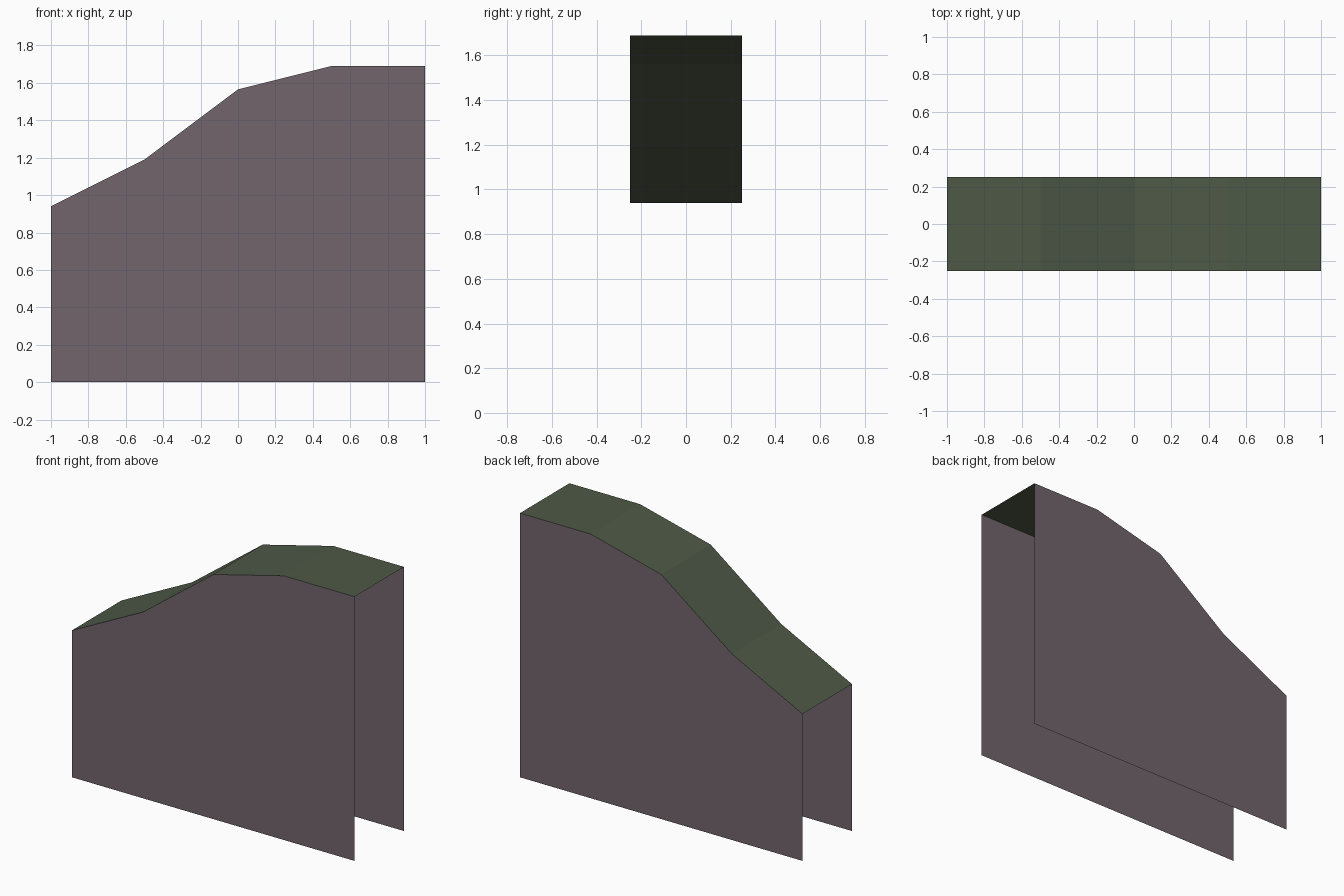
import bpy

if "Cube" in bpy.data.objects:
    bpy.data.objects.remove(bpy.data.objects["Cube"])

HALF_DEPTH = 0.25
# Roof line seen from the front: (x, z)
ROOF_LINE = [(-1, 0.94), (-0.5, 1.19), (0, 1.565), (0.5, 1.69), (1, 1.69)]


def material(name, rgb):
    mat = bpy.data.materials.new(name)
    mat.diffuse_color = (*rgb, 1)
    mat.use_nodes = True
    mat.node_tree.nodes["Principled BSDF"].inputs["Base Color"].default_value = mat.diffuse_color
    return mat


def sheet(name, verts, faces, mat):
    mesh = bpy.data.meshes.new(name)
    mesh.from_pydata(verts, [], faces)
    mesh.materials.append(mat)
    obj = bpy.data.objects.new(name, mesh)
    bpy.context.collection.objects.link(obj)
    return obj


wall_mat = material("mauve grey", (0.165, 0.13, 0.146))
roof_mat = material("moss green", (0.076, 0.100, 0.062))

# Thin side walls, open at both ends and underneath, normals outward
outline = [(-1, 0), (1, 0)] + ROOF_LINE[::-1]
for name, y in (("front_wall", -HALF_DEPTH), ("back_wall", HALF_DEPTH)):
    pts = outline if y < 0 else outline[::-1]
    sheet(name, [(x, y, z) for x, z in pts], [range(len(pts))], wall_mat)

# Faceted top strip spanning the two walls
n = len(ROOF_LINE)
verts = [(x, y, z) for y in (-HALF_DEPTH, HALF_DEPTH) for x, z in ROOF_LINE]
sheet("top_cover", verts, [(i, i + 1, n + i + 1, n + i) for i in range(n - 1)], roof_mat)
